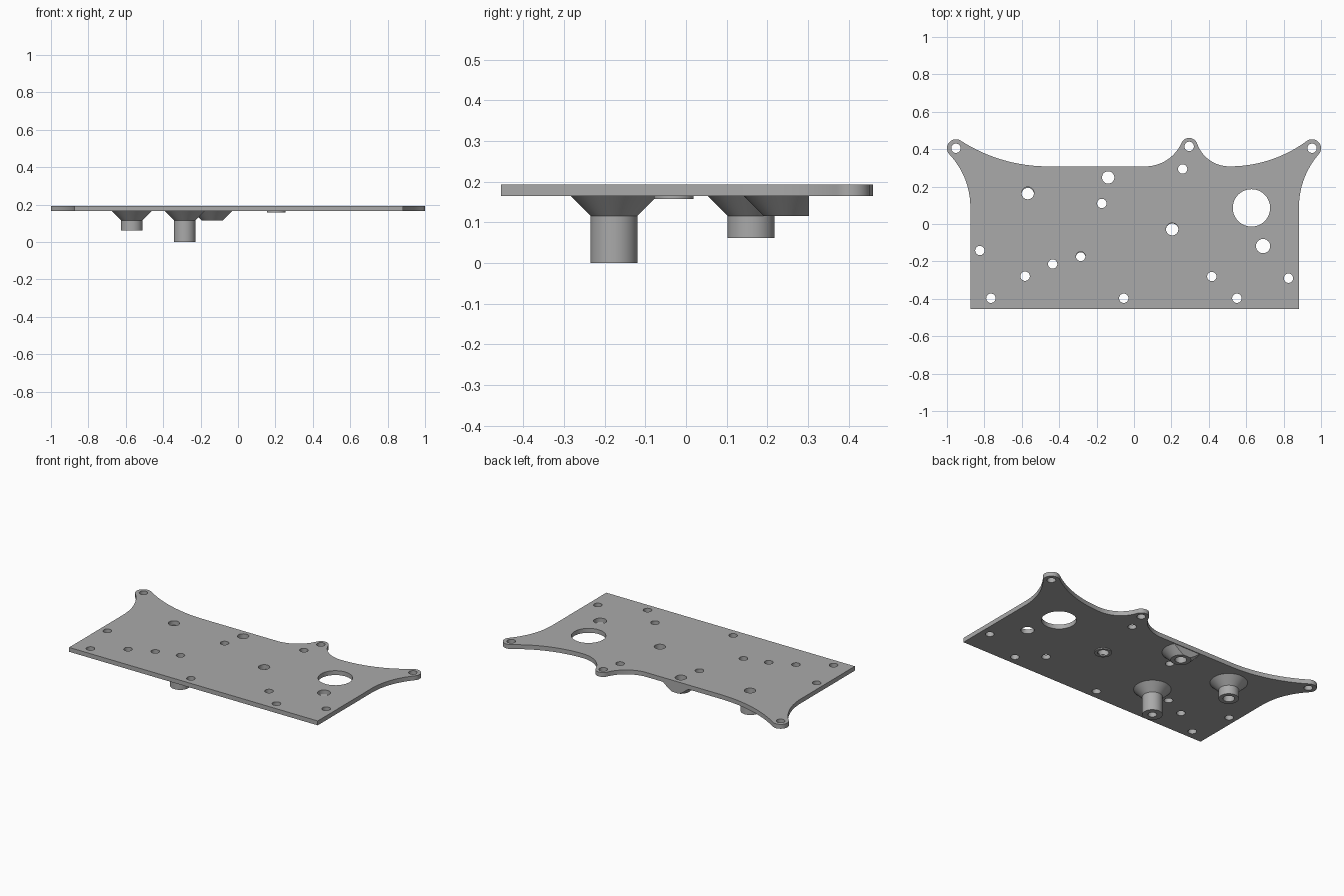
import bpy, bmesh, math
from mathutils import Vector

if "Cube" in bpy.data.objects:
    bpy.data.objects.remove(bpy.data.objects["Cube"])

PLATE_BOTTOM, PLATE_TOP = 0.165, 0.193
BACK = 0.308
SIDES = 48

grey = bpy.data.materials.new("plain grey")
grey.use_nodes = True
grey.diffuse_color = (0.4, 0.4, 0.4, 1)
grey.node_tree.nodes["Principled BSDF"].inputs["Base Color"].default_value = (0.4, 0.4, 0.4, 1)


def arc(centre, radius, start, sweep, steps):
    return [centre + radius * Vector((math.cos(start + sweep * i / steps),
                                      math.sin(start + sweep * i / steps)))
            for i in range(steps + 1)]


def angle(v):
    return math.atan2(v.y, v.x)


def fillet(point, normal, ear, radius):
    """Concave arc leaving the edge at point and ending tangent to the round ear."""
    p, n, e = Vector(point), Vector(normal), Vector(ear)
    d = p - e
    r = (d.length_squared - radius ** 2) / (2 * (radius - d.dot(n)))
    c = p + n * r
    start = angle(-n)
    sweep = (angle(e - c) - start + math.pi) % (2 * math.pi) - math.pi
    return arc(c, r, start, sweep, 20)


def eared(before, n1, ear, radius, after, n2):
    """Fillet, round ear tip and fillet, going clockwise round the plate."""
    first = fillet(before, n1, ear, radius)
    last = fillet(after, n2, ear, radius)[::-1]
    e = Vector(ear)
    a = angle(first[-1] - e)
    sweep = -((a - angle(last[0] - e)) % (2 * math.pi))
    return first + arc(e, radius, a, sweep, 20)[1:-1] + last


# Plate outline: straight front, concave sides and three round ears
LEFT_EAR, MID_EAR, RIGHT_EAR = (-0.952, 0.405), (0.295, 0.415), (0.952, 0.405)
up, west, east = (0, 1), (-1, 0), (1, 0)
outline = [Vector((0.882, -0.455)), Vector((-0.875, -0.455))]
outline += eared((-0.875, 0.09), west, LEFT_EAR, 0.048, (-0.46, BACK), up)
outline += eared((0.06, BACK), up, MID_EAR, 0.045, (0.51, BACK), up)
outline += eared((0.51, BACK), up, RIGHT_EAR, 0.048, (0.882, 0.09), east)[1:]

# Holes grouped by radius
holes = {
    0.025: [LEFT_EAR, MID_EAR, RIGHT_EAR, (-0.285, -0.173), (-0.172, 0.11),
            (0.26, 0.294), (-0.824, -0.142), (-0.582, -0.279), (-0.435, -0.214),
            (-0.765, -0.397), (-0.055, -0.397), (0.416, -0.281),
            (0.55, -0.397), (0.826, -0.29)],
    0.033: [(-0.568, 0.165), (-0.138, 0.249), (0.204, -0.028)],
    0.038: [(0.69, -0.118)],
    0.1: [(0.628, 0.086)],
}

# The plate is a filled flat curve with the holes as inner loops
curve = bpy.data.curves.new("plate", "CURVE")
curve.dimensions = "2D"
curve.fill_mode = "BOTH"
curve.extrude = (PLATE_TOP - PLATE_BOTTOM) / 2
loops = [outline] + [arc(Vector(c), r, 0, 2 * math.pi, SIDES)[:-1]
                     for r, centres in holes.items() for c in centres]
for loop in loops:
    spline = curve.splines.new("POLY")
    spline.points.add(len(loop) - 1)
    for point, co in zip(spline.points, loop):
        point.co = (co.x, co.y, 0, 1)
    spline.use_cyclic_u = True


def finish(obj):
    bpy.ops.object.select_all(action="DESELECT")
    obj.select_set(True)
    bpy.context.view_layer.objects.active = obj
    if obj.type == "CURVE":
        bpy.ops.object.convert(target="MESH")
        obj = bpy.context.object
        bm = bmesh.new()
        bm.from_mesh(obj.data)
        bmesh.ops.remove_doubles(bm, verts=bm.verts, dist=0.00005)
        bmesh.ops.recalc_face_normals(bm, faces=bm.faces)
        bm.to_mesh(obj.data)
        bm.free()
    obj.data.materials.clear()
    obj.data.materials.append(grey)
    bpy.ops.object.shade_smooth_by_angle(angle=math.radians(30))


plate = bpy.data.objects.new("plate", curve)
plate.location.z = (PLATE_TOP + PLATE_BOTTOM) / 2
bpy.context.collection.objects.link(plate)
finish(plate)


def standoff(name, centre, profile, clip_back=False):
    """Revolve a closed profile of (radius, height), optionally cut flush with the back edge."""
    bm = bmesh.new()
    rings = [[bm.verts.new((centre[0] + p.x, centre[1] + p.y, z))
              for p in arc(Vector((0, 0)), r, 0, 2 * math.pi, SIDES)[:-1]]
             for r, z in profile]
    for a, b in zip(rings, rings[1:] + rings[:1]):
        for i in range(SIDES):
            j = (i + 1) % SIDES
            bm.faces.new((a[i], a[j], b[j], b[i]))
    if clip_back:
        bmesh.ops.bisect_plane(bm, geom=bm.verts[:] + bm.edges[:] + bm.faces[:],
                               plane_co=(0, BACK - 0.005, 0), plane_no=(0, 1, 0), clear_outer=True)
        bmesh.ops.holes_fill(bm, edges=[e for e in bm.edges if e.is_boundary])
    bmesh.ops.recalc_face_normals(bm, faces=bm.faces)
    mesh = bpy.data.meshes.new(name)
    bm.to_mesh(mesh)
    bm.free()
    obj = bpy.data.objects.new(name, mesh)
    bpy.context.collection.objects.link(obj)
    finish(obj)


def flared(hole, bottom):
    neck = [(0.058, 0.116)] + ([(0.058, bottom)] if bottom < 0.11 else [])
    return [(0.107, PLATE_BOTTOM)] + neck + [(hole, neck[-1][1]), (hole, PLATE_BOTTOM)]


# Flared standoffs and a thin spacer under the plate
standoff("tall_standoff", (-0.285, -0.177), flared(0.025, 0.0))
standoff("short_standoff", (-0.568, 0.16), flared(0.033, 0.061))
standoff("back_standoff", (-0.138, 0.249), flared(0.033, 0.116), clip_back=True)
standoff("thin_spacer", (0.204, -0.03),
         [(0.049, PLATE_BOTTOM), (0.049, 0.158), (0.033, 0.158), (0.033, PLATE_BOTTOM)])
